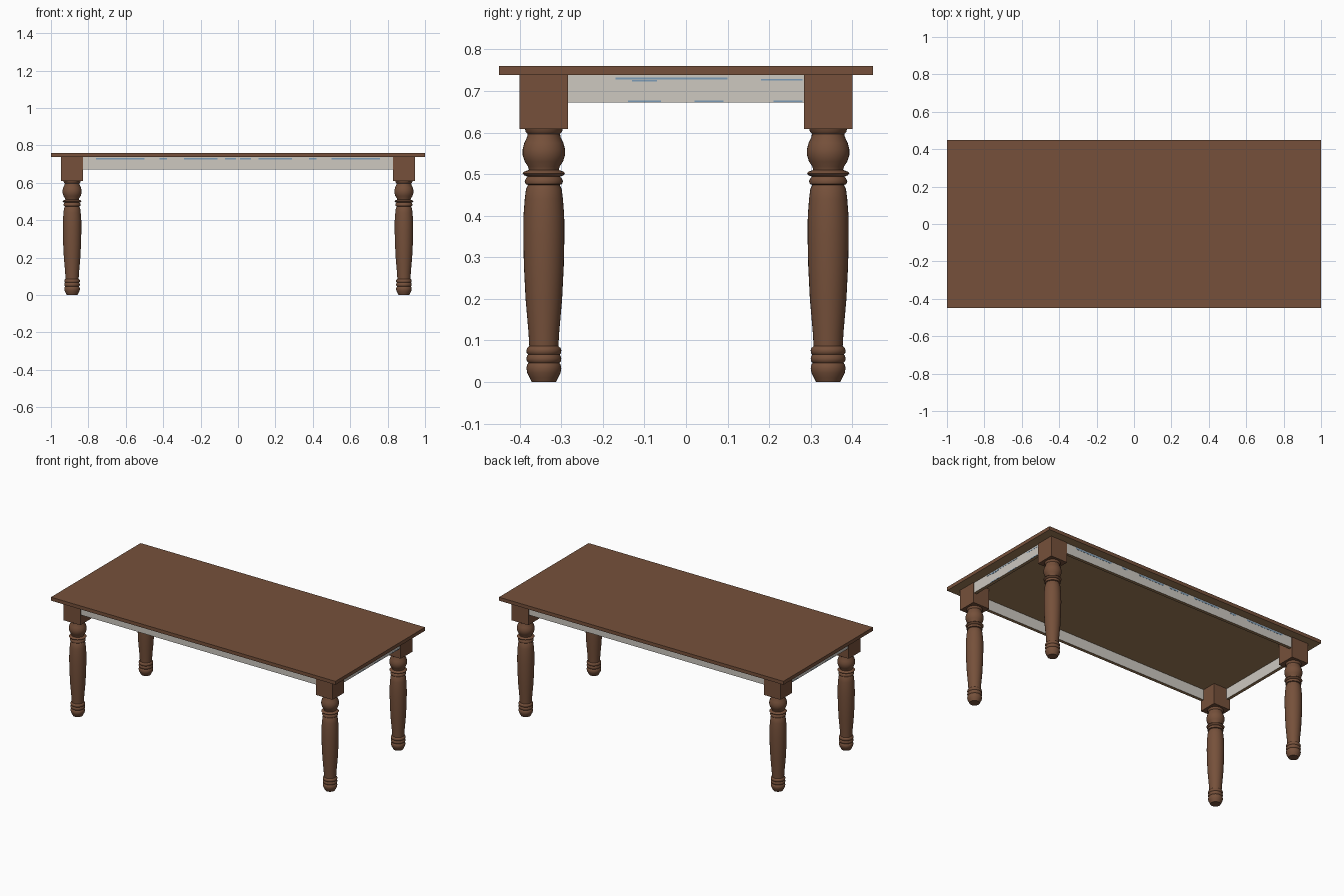
import bpy, bmesh, math

if "Cube" in bpy.data.objects:
    bpy.data.objects.remove(bpy.data.objects["Cube"])


def material(name, rgb):
    m = bpy.data.materials.new(name)
    m.diffuse_color = (*rgb, 1)
    m.use_nodes = True
    m.node_tree.nodes["Principled BSDF"].inputs["Base Color"].default_value = m.diffuse_color
    return m


brown = material("brown wood", (0.18, 0.081, 0.043))
tan = material("tan underside wood", (0.35, 0.205, 0.10))
grey = material("pale grey apron", (0.61, 0.58, 0.53))
blue = material("blue paint", (0.20, 0.33, 0.47))


def finish(name, bm, mats):
    bmesh.ops.recalc_face_normals(bm, faces=bm.faces)
    mesh = bpy.data.meshes.new(name)
    bm.to_mesh(mesh)
    bm.free()
    for m in mats:
        mesh.materials.append(m)
    ob = bpy.data.objects.new(name, mesh)
    bpy.context.collection.objects.link(ob)
    return ob


def box(name, a, b, mats):
    """Box between two corners; a second material goes on the underside."""
    bm = bmesh.new()
    bmesh.ops.create_cube(bm, size=1)
    for v in bm.verts:
        v.co = [(a[i] + b[i]) / 2 + v.co[i] * abs(b[i] - a[i]) for i in range(3)]
    ob = finish(name, bm, mats)
    if len(mats) > 1:
        for p in ob.data.polygons:
            if p.normal.z < -0.5:
                p.material_index = 1
    return ob


# Tabletop, with a tan underside
TOP_Z = 0.738
box("tabletop", (-1, -0.45, TOP_Z), (1, 0.45, 0.76), [brown, tan])

# Turned leg profile: radius, height
PROFILE = [
    (0.029, 0.0), (0.034, 0.01), (0.040, 0.022), (0.042, 0.033), (0.040, 0.042),
    (0.037, 0.046), (0.041, 0.050), (0.042, 0.057), (0.040, 0.063), (0.038, 0.066),
    (0.041, 0.069), (0.042, 0.076), (0.040, 0.082), (0.035, 0.086), (0.037, 0.12),
    (0.044, 0.20), (0.048, 0.28), (0.0495, 0.35), (0.049, 0.40), (0.046, 0.44),
    (0.043, 0.464), (0.038, 0.474), (0.044, 0.476), (0.046, 0.483), (0.043, 0.490),
    (0.039, 0.494), (0.047, 0.497), (0.051, 0.502), (0.047, 0.506), (0.036, 0.510),
    (0.038, 0.518), (0.046, 0.530), (0.051, 0.546), (0.051, 0.560), (0.047, 0.575),
    (0.040, 0.590), (0.039, 0.597), (0.044, 0.602), (0.046, 0.612),
]
SIDES = 32
LX, LY, H = 0.887, 0.342, 0.0585


def turned_leg(name, x, y):
    bm = bmesh.new()
    rings = [[bm.verts.new((x + r * math.cos(2 * math.pi * i / SIDES),
                            y + r * math.sin(2 * math.pi * i / SIDES), z))
              for i in range(SIDES)] for r, z in PROFILE]
    for a, b in zip(rings, rings[1:]):
        for i in range(SIDES):
            j = (i + 1) % SIDES
            bm.faces.new((a[i], a[j], b[j], b[i]))
    bm.faces.new(rings[0])
    bm.faces.new(rings[-1])
    ob = finish(name, bm, [brown])
    bpy.ops.object.select_all(action='DESELECT')
    ob.select_set(True)
    bpy.context.view_layer.objects.active = ob
    bpy.ops.object.shade_smooth_by_angle(angle=math.radians(40))


# Four legs with square blocks
for sy, fb in ((-1, "front"), (1, "back")):
    for sx, lr in ((-1, "left"), (1, "right")):
        x, y = sx * LX, sy * LY
        turned_leg(f"{fb}_{lr}_leg", x, y)
        box(f"{fb}_{lr}_leg_block", (x - H, y - H, 0.609), (x + H, y + H, TOP_Z), [brown])

# Blue dashes: start, end along the rail, bottom, top
LONG = [(s * a, s * b, 0.724, 0.733) for s in (-1, 1)
        for a, b in ((0.5, 0.76), (0.38, 0.42), (0.11, 0.29), (0.01, 0.07))]
SHORT = [(-0.17, 0.10, 0.728, 0.732), (-0.13, -0.07, 0.723, 0.727),
         (0.18, 0.28, 0.725, 0.729), (-0.14, -0.06, 0.673, 0.677),
         (0.02, 0.09, 0.673, 0.677), (0.21, 0.28, 0.673, 0.677)]

# Apron rails between the blocks, with painted dashes on the outside
T, ZA, P = 0.02, 0.672, 0.001
for s, fb, lr in ((-1, "front", "left"), (1, "back", "right")):
    yo = s * (LY + H - 0.005)
    box(f"{fb}_apron", (-LX + H, yo - s * T, ZA), (LX - H, yo, TOP_Z), [grey, tan])
    for a, b, z0, z1 in LONG:
        box(f"{fb}_apron_dash", (a, yo, z0), (b, yo + s * P, z1), [blue])
    xo = s * (LX + H - 0.005)
    box(f"{lr}_apron", (xo - s * T, -LY + H, ZA), (xo, LY - H, TOP_Z), [grey, tan])
    for a, b, z0, z1 in SHORT:
        box(f"{lr}_apron_dash", (xo, a, z0), (xo + s * P, b, z1), [blue])
